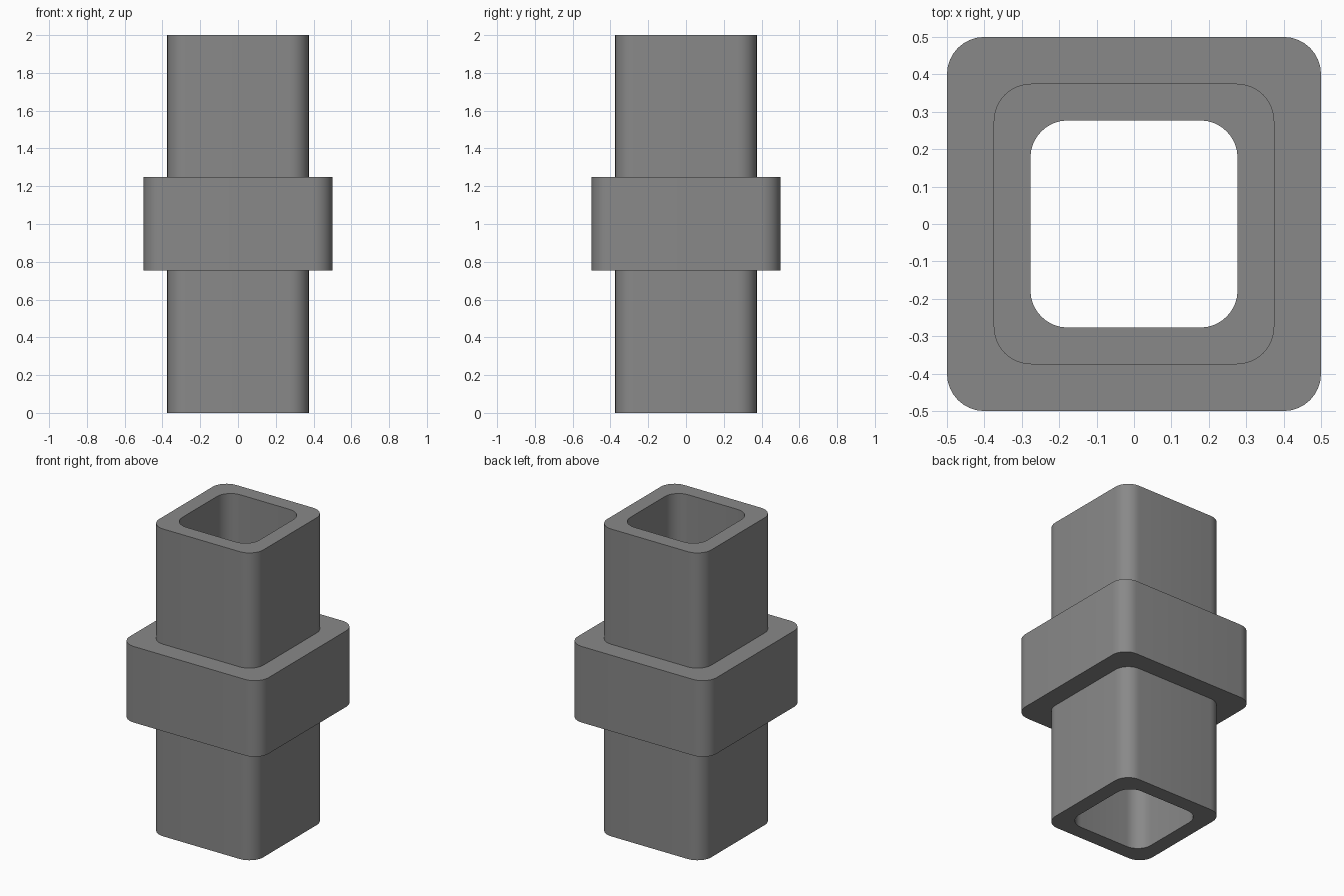
import bpy, bmesh, math

if "Cube" in bpy.data.objects:
    bpy.data.objects.remove(bpy.data.objects["Cube"])

SEGMENTS = 8      # steps per rounded corner
RADIUS = 0.1      # shared corner radius

grey = bpy.data.materials.new("mid grey")
grey.diffuse_color = (0.25, 0.25, 0.25, 1)
grey.use_nodes = True
grey.node_tree.nodes["Principled BSDF"].inputs["Base Color"].default_value = grey.diffuse_color


def rounded_square(bm, half, z):
    """Ring of vertices around a square with rounded corners."""
    ring = []
    c = half - RADIUS
    for q in range(4):
        mid = math.radians(45 + 90 * q)
        cx, cy = math.copysign(c, math.cos(mid)), math.copysign(c, math.sin(mid))
        for i in range(SEGMENTS + 1):
            a = math.pi / 2 * (q + i / SEGMENTS)
            ring.append(bm.verts.new((cx + RADIUS * math.cos(a),
                                      cy + RADIUS * math.sin(a), z)))
    return ring


def loft(name, profile):
    """Closed tube wall swept through (half width, height) profile points."""
    bm = bmesh.new()
    rings = [rounded_square(bm, h, z) for h, z in profile]
    n = len(rings[0])
    for a, b in zip(rings, rings[1:] + rings[:1]):
        for i in range(n):
            j = (i + 1) % n
            bm.faces.new((a[i], a[j], b[j], b[i]))
    bmesh.ops.recalc_face_normals(bm, faces=bm.faces)
    mesh = bpy.data.meshes.new(name)
    bm.to_mesh(mesh)
    bm.free()
    mesh.materials.append(grey)
    obj = bpy.data.objects.new(name, mesh)
    bpy.context.collection.objects.link(obj)
    bpy.ops.object.select_all(action='DESELECT')
    obj.select_set(True)
    bpy.context.view_layer.objects.active = obj
    bpy.ops.object.shade_smooth_by_angle(angle=math.radians(30))
    return obj


# Hollow square tube with a wider collar around its middle
INNER, OUTER, COLLAR = 0.277, 0.375, 0.5
loft("collared_tube", [
    (INNER, 0), (OUTER, 0), (OUTER, 0.755), (COLLAR, 0.755),
    (COLLAR, 1.25), (OUTER, 1.25), (OUTER, 2), (INNER, 2),
])
